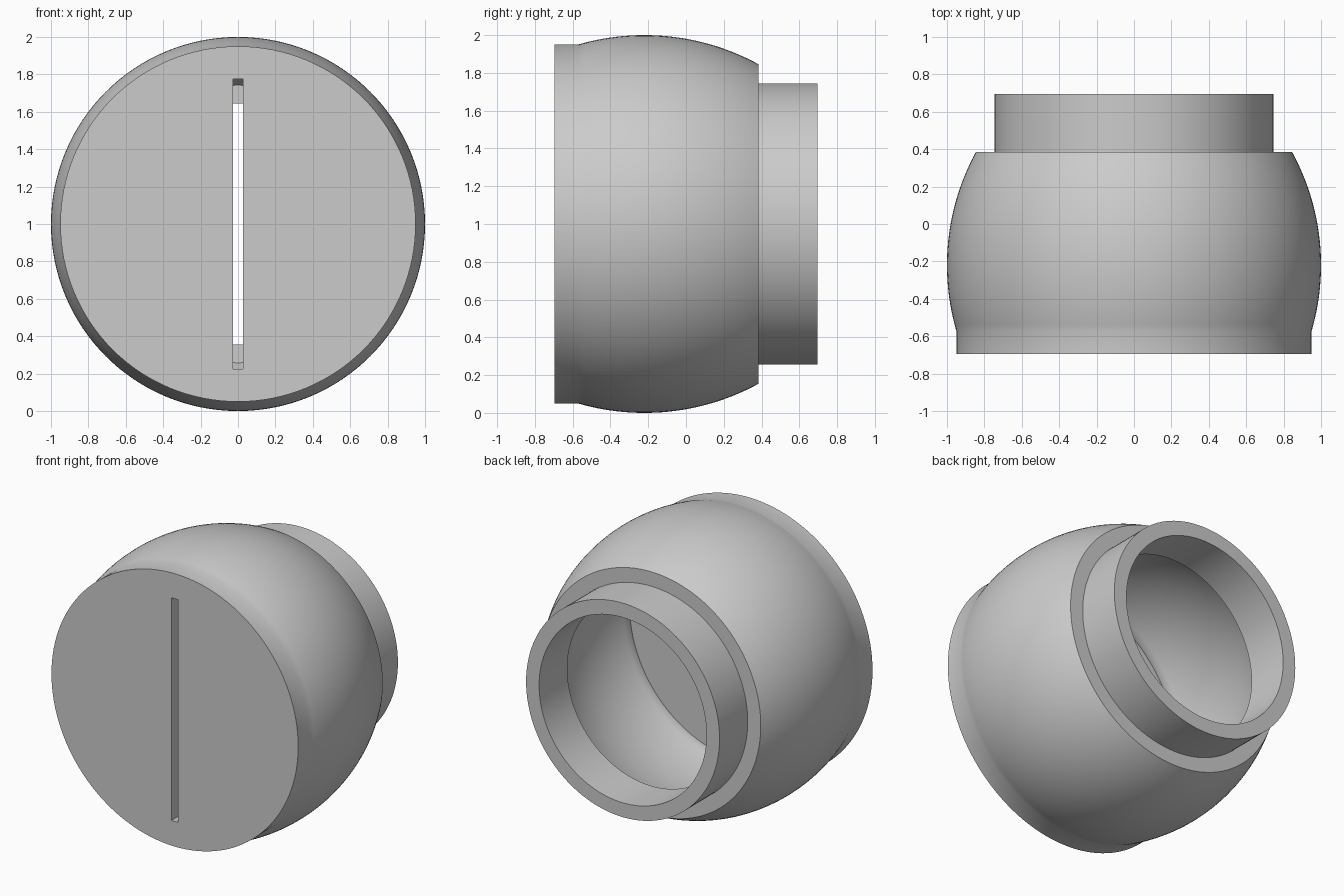
import bpy
import bmesh
import math
from mathutils import Matrix

cube = bpy.data.objects.get("Cube")
if cube:
    bpy.data.objects.remove(cube, do_unlink=True)

SEGMENTS = 128
WALL = 0.1
FRONT, SHOULDER, BACK = -0.695, 0.385, 0.695
BULGE_Y, BULGE_R = -0.22, 1.26
LIP_R, NECK_R = 0.95, 0.745

grey = bpy.data.materials.new("plain grey")
grey.use_nodes = True
grey.diffuse_color = (0.6, 0.6, 0.6, 1)
grey.node_tree.nodes["Principled BSDF"].inputs["Base Color"].default_value = (0.6, 0.6, 0.6, 1)


def bulge(start, end, inset, steps=28):
    """Profile points (radius, y) along the barrel-shaped wall."""
    points = []
    for i in range(steps + 1):
        y = start + (end - start) * i / steps
        r = 1 - BULGE_R + math.sqrt(BULGE_R ** 2 - (y - BULGE_Y) ** 2)
        points.append((r - inset, y))
    return points


def lathe(name, profile):
    """Turn a profile about the y axis and close both ends with flat discs."""
    bm = bmesh.new()
    rings = []
    for r, y in profile:
        angles = [2 * math.pi * i / SEGMENTS for i in range(SEGMENTS)]
        rings.append([bm.verts.new((r * math.cos(a), y, 1 + r * math.sin(a))) for a in angles])
    for a, b in zip(rings, rings[1:]):
        for i in range(SEGMENTS):
            j = (i + 1) % SEGMENTS
            bm.faces.new((a[i], a[j], b[j], b[i]))
    bm.faces.new(rings[0])
    bm.faces.new(rings[-1])
    bmesh.ops.recalc_face_normals(bm, faces=bm.faces)
    return add_object(name, bm)


def add_object(name, bm):
    mesh = bpy.data.meshes.new(name)
    bm.to_mesh(mesh)
    bm.free()
    mesh.materials.append(grey)
    obj = bpy.data.objects.new(name, mesh)
    bpy.context.collection.objects.link(obj)
    return obj


# Hollow body: front lip, bulging wall, shoulder, neck, then the cavity inside
lip_back = BULGE_Y - math.sqrt(BULGE_R ** 2 - (BULGE_R - 1 + LIP_R) ** 2)
outside = [(LIP_R, FRONT)] + bulge(lip_back, SHOULDER, 0)
neck = [(NECK_R, SHOULDER), (NECK_R, BACK), (NECK_R - WALL, BACK), (NECK_R - WALL, SHOULDER)]
inside = bulge(SHOULDER, lip_back, WALL + 0.003) + [(LIP_R - WALL, FRONT + WALL)]
body = lathe("hollow_body", outside + neck + inside)

# Narrow upright slot through the front plate
bm = bmesh.new()
bmesh.ops.create_cube(bm, size=1, matrix=Matrix.Translation((0, FRONT, 1))
                      @ Matrix.Diagonal((0.052, 0.4, 1.55, 1)))
cutter = add_object("slot_cutter", bm)
cutter.hide_render = True

cut = body.modifiers.new("slot", "BOOLEAN")
cut.operation = "DIFFERENCE"
cut.solver = "EXACT"
cut.object = cutter

bpy.ops.object.select_all(action="DESELECT")
body.select_set(True)
bpy.context.view_layer.objects.active = body
bpy.ops.object.modifier_apply(modifier=cut.name)
bpy.data.objects.remove(cutter, do_unlink=True)
bpy.ops.object.shade_smooth_by_angle(angle=math.radians(30))
